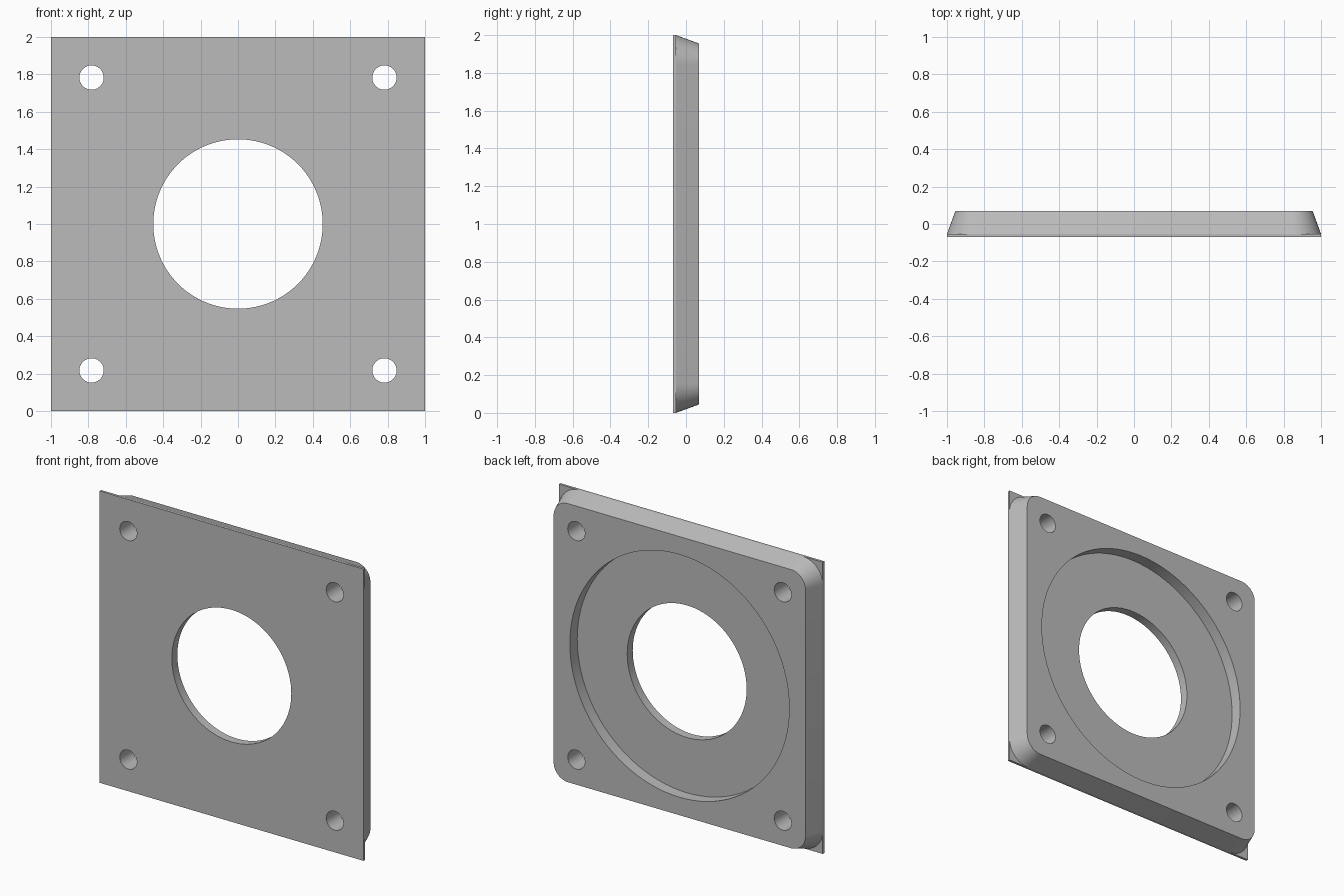
import bpy, bmesh
from math import cos, sin, pi, radians

cube = bpy.data.objects.get("Cube")
if cube:
    bpy.data.objects.remove(cube, do_unlink=True)

grey = bpy.data.materials.new("plain grey")
grey.use_nodes = True
COLOR = (0.5, 0.5, 0.5, 1)
grey.diffuse_color = COLOR
grey.node_tree.nodes["Principled BSDF"].inputs["Base Color"].default_value = COLOR

FRONT, STEP, FLOOR, BACK = -0.07, -0.053, -0.01, 0.07


def circle(radius, x=0, z=1, steps=96):
    return [(x + radius * cos(2 * pi * i / steps), z + radius * sin(2 * pi * i / steps))
            for i in range(steps)]


def rounded_square(half, radius, steps=16):
    points = []
    for corner, (sx, sz) in enumerate([(1, 1), (-1, 1), (-1, -1), (1, -1)]):
        for i in range(steps + 1):
            a = (corner + i / steps) * pi / 2
            points.append((sx * (half - radius) + radius * cos(a),
                           1 + sz * (half - radius) + radius * sin(a)))
    return points


def loft(name, outline_a, y_a, outline_b, y_b):
    """Solid between two outlines lying in planes of constant y."""
    bm = bmesh.new()
    a = [bm.verts.new((x, y_a, z)) for x, z in outline_a]
    b = [bm.verts.new((x, y_b, z)) for x, z in outline_b]
    bm.faces.new(a)
    bm.faces.new(b[::-1])
    for i in range(len(a)):
        j = (i + 1) % len(a)
        bm.faces.new((a[i], b[i], b[j], a[j]))
    bmesh.ops.recalc_face_normals(bm, faces=bm.faces)
    mesh = bpy.data.meshes.new(name)
    bm.to_mesh(mesh)
    bm.free()
    mesh.materials.append(grey)
    obj = bpy.data.objects.new(name, mesh)
    bpy.context.collection.objects.link(obj)
    return obj


def combine(target, tool, operation):
    """Apply a boolean and discard the tool object."""
    mod = target.modifiers.new("boolean", "BOOLEAN")
    mod.operation, mod.solver, mod.object = operation, "EXACT", tool
    bpy.context.view_layer.objects.active = target
    bpy.ops.object.modifier_apply(modifier=mod.name)
    bpy.data.objects.remove(tool, do_unlink=True)


# Thin square flange with a drafted, round-cornered body behind it
square = [(1, 0), (1, 2), (-1, 2), (-1, 0)]
panel = loft("mounting_panel", square, FRONT, square, STEP)
body = loft("drafted_body", rounded_square(1, 0.155), STEP,
            rounded_square(0.955, 0.11), BACK)
combine(panel, body, "UNION")

# Shallow round recess in the back
recess = circle(0.832)
combine(panel, loft("recess_cutter", recess, FLOOR, recess, BACK + 0.1), "DIFFERENCE")

# Large centre opening and four corner screw holes, all right through
holes = [circle(0.453)]
holes += [circle(0.065, x, 1 + z, 48) for x in (-0.783, 0.783) for z in (-0.783, 0.783)]
for hole in holes:
    combine(panel, loft("hole_cutter", hole, FRONT - 0.1, hole, BACK + 0.1), "DIFFERENCE")

# Smooth curved walls, crisp edges
bpy.ops.object.select_all(action="DESELECT")
panel.select_set(True)
bpy.context.view_layer.objects.active = panel
bpy.ops.object.shade_smooth_by_angle(angle=radians(15))
